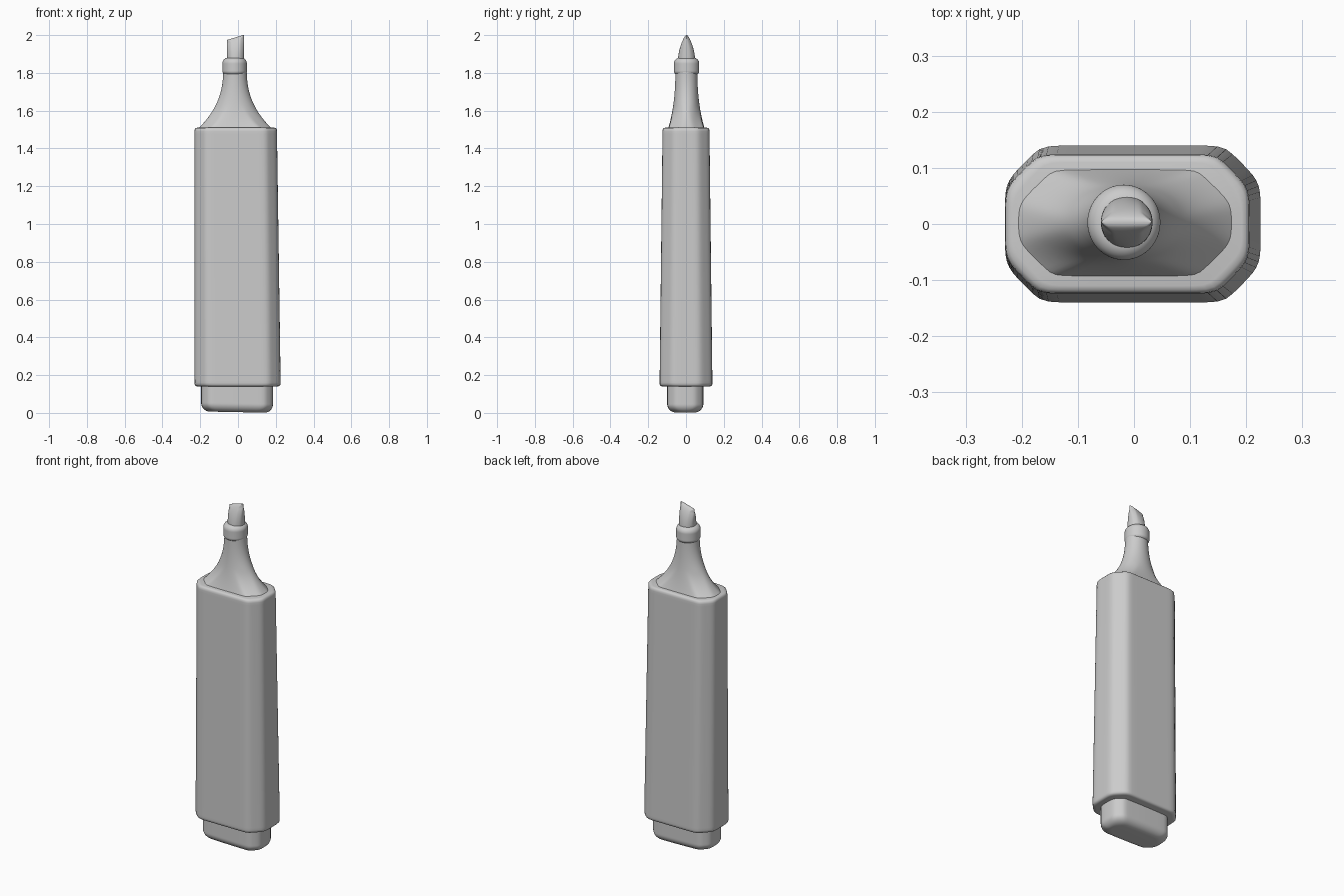
import bpy, bmesh
from math import cos, sin, pi, sqrt

cube = bpy.data.objects.get("Cube")
if cube:
    bpy.data.objects.remove(cube)

SIDES = 96
STEPS = 40
SOFTNESS = 28

grey = bpy.data.materials.new("plain grey")
grey.use_nodes = True
grey.diffuse_color = (0.6, 0.6, 0.6, 1)
grey.node_tree.nodes["Principled BSDF"].inputs["Base Color"].default_value = grey.diffuse_color


def fillet(distance, radius):
    """Inset of a rounded end at a given distance from that end."""
    gap = radius - max(distance, 0)
    if gap <= 0:
        return 0
    return radius - sqrt(max(radius ** 2 - gap ** 2, 0))


def ring(bm, z, inset, center, half_x, half_y, chamfer=0.0, oval=0.0, tilt=0.0):
    """One cross-section: a soft chamfered rectangle blended towards an ellipse."""
    half_x -= inset
    half_y -= inset
    verts = []
    for i in range(SIDES):
        angle = 2 * pi * i / SIDES
        u, v = cos(angle), sin(angle)
        across, along = abs(u), abs(v)
        corner = (across * half_x + along * half_y) / (half_x + half_y - min(chamfer, half_y))
        total = sum(side ** SOFTNESS for side in (across, along, corner))
        reach = total ** (-1 / SOFTNESS)
        reach += (1 - reach) * oval
        x, y = u * reach * half_x, v * reach * half_y
        verts.append(bm.verts.new((center[0] + x, center[1] + y, z + tilt * x)))
    return verts


def loft(name, bottom, top, shape, bottom_round=0.0, top_round=0.0):
    """Skin the cross-sections that shape(t) gives from bottom to top, and cap both ends."""
    bm = bmesh.new()
    rings = []
    for step in range(STEPS + 1):
        t = (1 - cos(pi * step / STEPS)) / 2
        z = bottom + (top - bottom) * t
        inset = fillet(z - bottom, bottom_round) + fillet(top - z, top_round)
        rings.append(ring(bm, z, inset, **shape(t)))
    for low, high in zip(rings, rings[1:]):
        for i in range(SIDES):
            j = (i + 1) % SIDES
            bm.faces.new((low[i], low[j], high[j], high[i]))
    bm.faces.new(rings[0][::-1])
    bm.faces.new(rings[-1])
    mesh = bpy.data.meshes.new(name)
    bm.to_mesh(mesh)
    bm.free()
    mesh.materials.append(grey)
    obj = bpy.data.objects.new(name, mesh)
    bpy.context.collection.objects.link(obj)
    bpy.ops.object.select_all(action="DESELECT")
    obj.select_set(True)
    bpy.context.view_layer.objects.active = obj
    bpy.ops.object.shade_smooth_by_angle(angle=pi / 4)


# Barrel: wider at the foot, leaning its extra width to the left
def barrel_shape(t):
    spread = 0.01 * (1 - t)
    return dict(center=(spread - 0.012, 0), half_x=0.218 + spread,
                half_y=0.124 + 1.6 * spread, chamfer=0.06 + spread / 2)


# End plug: a straight rounded block
def plug_shape(t):
    return dict(center=(-0.005, -0.004), half_x=0.19, half_y=0.096,
                chamfer=0.04, oval=0.1, tilt=-0.02)


# Neck: flares down from a round stem to the shoulder
def neck_shape(t):
    flare = max(1 - t, 0) ** 2.5
    return dict(center=(-0.016, 0.002), half_x=0.062 + 0.138 * flare,
                half_y=0.058 + 0.04 * flare, chamfer=0.06, oval=min(1, 2.5 * t))


# Collar: a round bead at the top of the neck
def collar_shape(t):
    return dict(center=(-0.018, 0.003), half_x=0.065, half_y=0.067, oval=1)


# Nib: thins to a slanted chisel ridge
def nib_shape(t):
    return dict(center=(-0.013, 0.003), half_x=0.046,
                half_y=0.004 + 0.042 * max(1 - t * t, 0) ** 0.7,
                chamfer=0.02, oval=1 - 0.7 * t, tilt=0.3 * t)


loft("barrel", 0.14, 1.51, barrel_shape, bottom_round=0.014, top_round=0.014)
loft("end_plug", 0.004, 0.16, plug_shape, bottom_round=0.045)
loft("neck", 1.5, 1.83, neck_shape)
loft("collar", 1.79, 1.88, collar_shape, bottom_round=0.02, top_round=0.03)
loft("nib", 1.85, 1.988, nib_shape, top_round=0.003)
